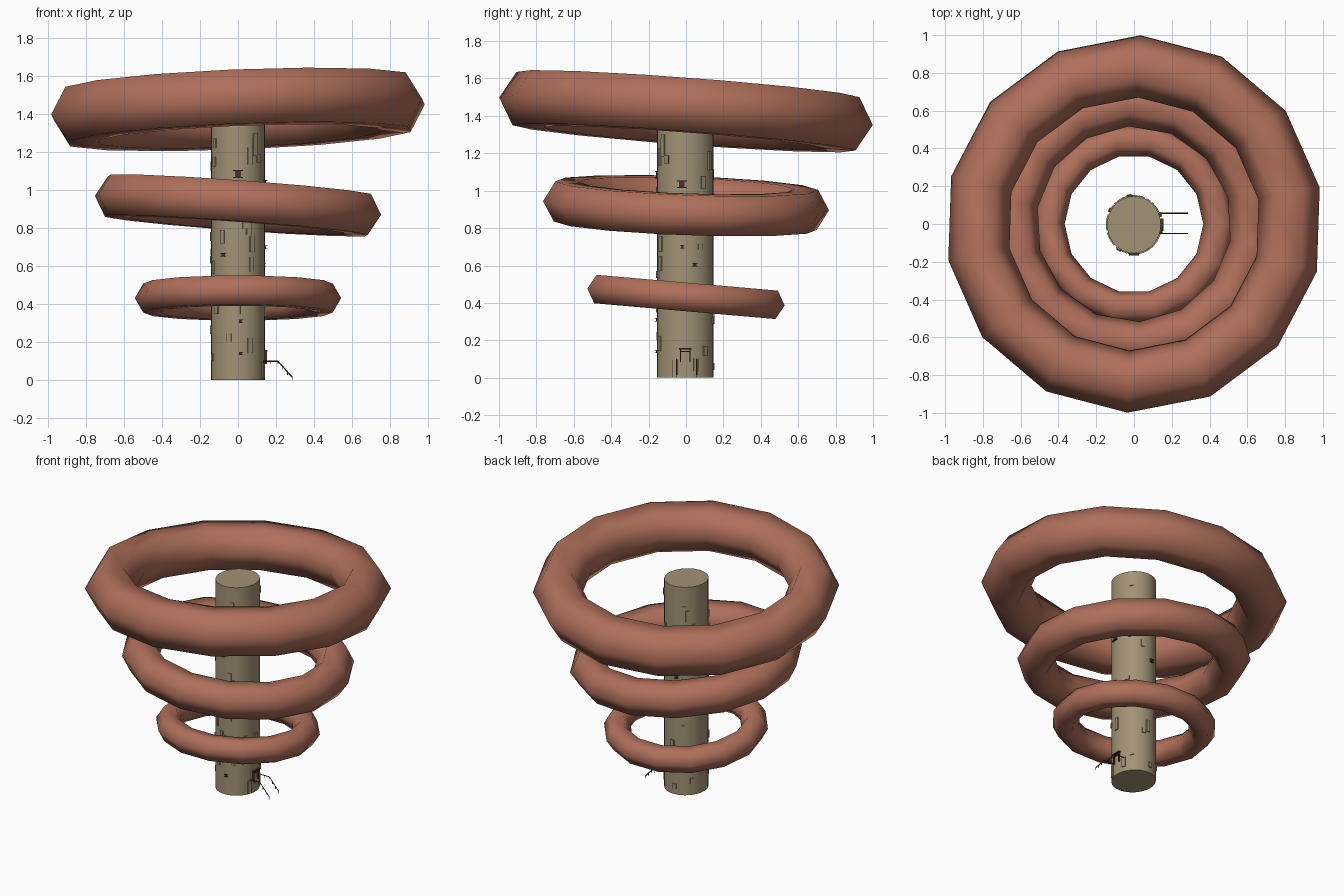
import bpy, math, random
from mathutils import Vector, Matrix

if "Cube" in bpy.data.objects:
    bpy.data.objects.remove(bpy.data.objects["Cube"])

random.seed(4)
RX, RY, CY, H = 0.142, 0.151, -0.004, 1.5


def material(name, col):
    m = bpy.data.materials.new(name)
    m.diffuse_color = (*col, 1)
    m.use_nodes = True
    m.node_tree.nodes["Principled BSDF"].inputs["Base Color"].default_value = m.diffuse_color
    return m


CLAY = material("clay", (0.43, 0.16, 0.105))
STONE = material("stone", (0.36, 0.29, 0.18))
DARK = material("dark_wood", (0.09, 0.025, 0.025))


def finish(name, mat):
    o = bpy.context.object
    o.name = name
    o.data.materials.append(mat)
    return o


# three tilted low-poly rings: radius, thickness, height, slopes, turn
def ring(name, R, r, z, sx, sy, phase):
    bpy.ops.mesh.primitive_torus_add(major_radius=R, minor_radius=r,
                                     major_segments=14, minor_segments=6)
    o = finish(name, CLAY)
    tilt = Vector((0, 0, 1)).rotation_difference(Vector((-sx, -sy, 1)).normalized())
    o.matrix_world = (Matrix.Translation((0, 0, z)) @ tilt.to_matrix().to_4x4()
                      @ Matrix.Rotation(math.radians(phase), 4, 'Z'))
    bpy.ops.object.shade_smooth()


ring("top_ring", 0.837, 0.165, 1.425, 0.04, -0.075, 11)
ring("middle_ring", 0.642, 0.124, 0.92, -0.073, -0.036, 16)
ring("bottom_ring", 0.455, 0.088, 0.432, 0.0, -0.087, 0)

# central tower
bpy.ops.mesh.primitive_cylinder_add(vertices=32, radius=1, depth=H, location=(0, CY, H / 2))
tower = finish("tower", STONE)
tower.scale = (RX, RY, 1)
bpy.ops.object.transform_apply(location=False, rotation=False, scale=True)
bpy.ops.object.shade_smooth_by_angle(angle=math.radians(35))


def box(name, loc, size, mat, rot=(0, 0, 0)):
    bpy.ops.mesh.primitive_cube_add(size=1, location=loc, rotation=rot)
    o = finish(name, mat)
    o.scale = size
    return o


# box on the tower wall at an angle in degrees; side is the shift along the wall
def wall_box(name, deg, z, width, height, out, mat, side=0):
    a = math.radians(deg)
    n = Vector((math.cos(a) / RX, math.sin(a) / RY, 0)).normalized()
    t = Vector((-n.y, n.x, 0))
    p = Vector((RX * math.cos(a), CY + RY * math.sin(a), z)) + t * side
    box(name, p, (out * 2, width, height), mat, (0, 0, math.atan2(n.y, n.x)))


# raised bricks: seen ones, then a scatter over the remaining wall
bricks = [(-125, 0.755, 0.07), (-60, 0.61, 0.075), (-141, 0.37, 0.045),
          (-64, 1.18, 0.09), (-52, 1.23, 0.1), (-51, 1.24, 0.12), (58, 1.16, 0.1),
          (0, 0.38, 0.09), (-32, 0.41, 0.03), (32, 0.7, 0.03), (-22, 0.05, 0.09),
          (22, 0.07, 0.07), (-160, 0.12, 0.04), (-150, 1.15, 0.05)]
for i in range(34):
    bricks.append((random.uniform(25, 320), 0.06 + i * 0.041, random.uniform(0.03, 0.09)))
for d, z, h in bricks:
    wall_box("brick", d, z, 0.026, h, 0.006, STONE)


# small dark windows with crossed bars
def window(deg, z, s):
    wall_box("window_pane", deg, z, s * 0.7, s * 0.7, 0.006, DARK)
    wall_box("window_sill", deg, z - s * 0.4, s * 1.2, s * 0.12, 0.012, DARK)
    wall_box("window_lintel", deg, z + s * 0.4, s * 1.2, s * 0.12, 0.012, DARK)


for d, z, s in [(-90, 1.085, 0.045), (-123, 0.66, 0.022), (-84, 0.31, 0.018),
                (-84, 0.14, 0.018), (-7, 1.035, 0.042), (-6, 0.7, 0.02),
                (20, 0.605, 0.02), (150, 0.6, 0.02), (100, 0.85, 0.022)]:
    window(d, z, s)

# doorway on the right side
for side in (-0.026, 0.026):
    wall_box("door_post", 0, 0.12, 0.006, 0.07, 0.01, DARK, side)
wall_box("door_lintel", 0, 0.155, 0.066, 0.007, 0.013, DARK)
wall_box("door_crossbar", 0, 0.14, 0.05, 0.004, 0.008, DARK)


# two stair rails: landing, then slope to the ground, with short posts
def rail(y):
    c = bpy.data.curves.new("stair_rail", 'CURVE')
    c.dimensions = '3D'
    c.bevel_depth = 0.0035
    c.bevel_resolution = 0
    c.use_fill_caps = True
    s = c.splines.new('POLY')
    pts = [(0.13, 0.1), (0.21, 0.1), (0.285, 0.016)]
    s.points.add(2)
    for p, (x, z) in zip(s.points, pts):
        p.co = (x, y, z, 1)
    c.materials.append(DARK)
    bpy.context.collection.objects.link(bpy.data.objects.new("stair_rail", c))
    for x, z in [(0.17, 0.1), (0.21, 0.1), (0.235, 0.072), (0.26, 0.044), (0.285, 0.016)]:
        box("stair_post", (x, y, z - 0.008), (0.004, 0.004, 0.016), DARK)


rail(-0.05)
rail(0.057)
